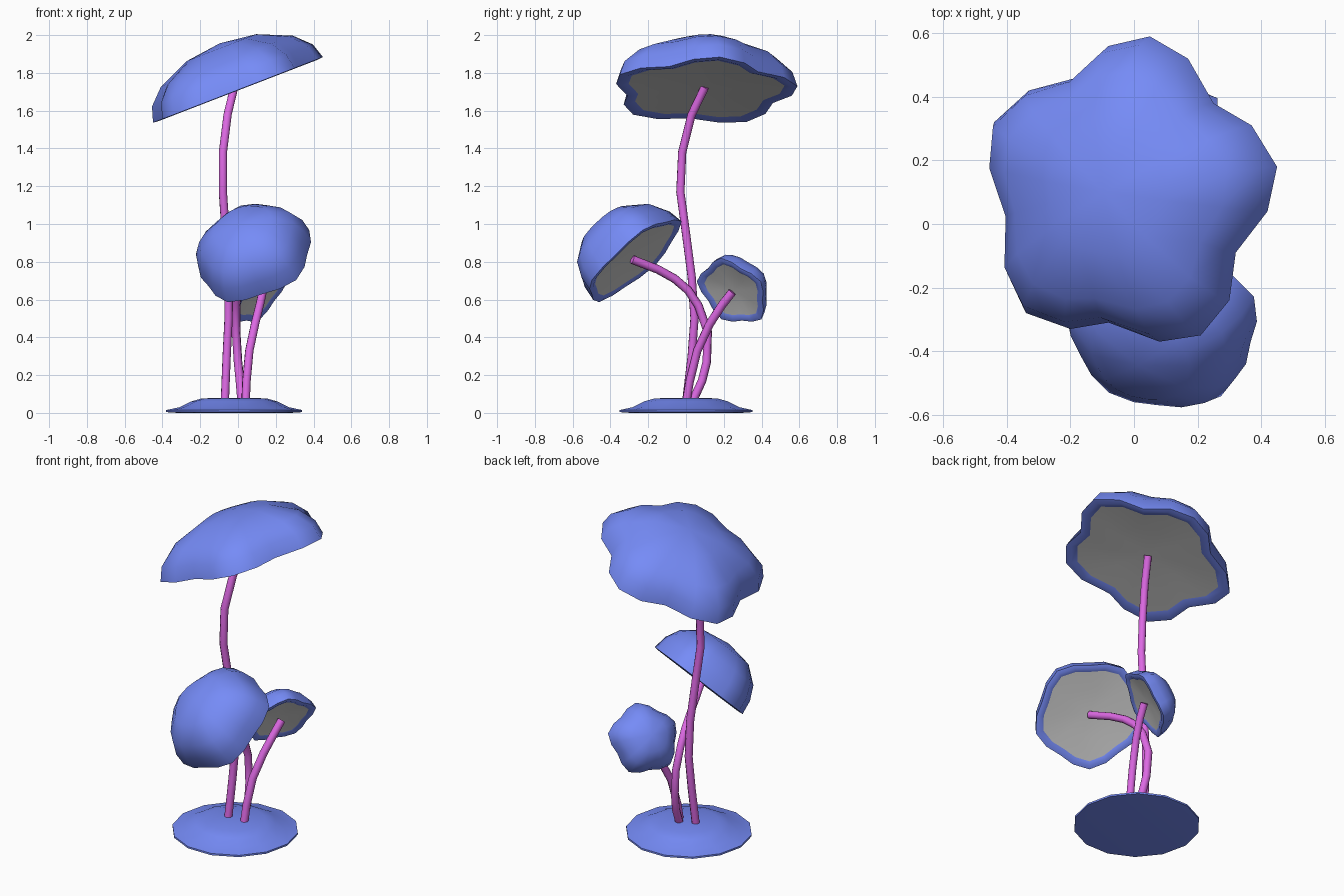
import bpy, bmesh, math
from math import sin, cos, pi, radians
from mathutils import Vector

if "Cube" in bpy.data.objects:
    bpy.data.objects.remove(bpy.data.objects["Cube"])


def material(name, rgb):
    m = bpy.data.materials.new(name)
    m.diffuse_color = (*rgb, 1)
    m.use_nodes = True
    m.node_tree.nodes["Principled BSDF"].inputs["Base Color"].default_value = m.diffuse_color
    return m


BLUE = material("blue", (0.18, 0.26, 0.93))
PINK = material("pink", (0.72, 0.14, 0.77))


def rings_object(name, rings, mat=None, start=None, end=None, angle=50):
    """Skin a list of point rings; start / end are optional closing centre points."""
    bm = bmesh.new()
    loops = [[bm.verts.new(p) for p in ring] for ring in rings]
    n = len(loops[0])
    for a, b in zip(loops, loops[1:]):
        for i in range(n):
            j = (i + 1) % n
            bm.faces.new((a[i], a[j], b[j], b[i]))
    for loop, centre in ((loops[0], start), (loops[-1], end)):
        if centre is not None:
            c = bm.verts.new(centre)
            for i in range(n):
                bm.faces.new((loop[i], loop[(i + 1) % n], c))
    bmesh.ops.recalc_face_normals(bm, faces=bm.faces)
    me = bpy.data.meshes.new(name)
    bm.to_mesh(me)
    bm.free()
    ob = bpy.data.objects.new(name, me)
    bpy.context.collection.objects.link(ob)
    if mat:
        me.materials.append(mat)
    bpy.ops.object.select_all(action='DESELECT')
    ob.select_set(True)
    bpy.context.view_layer.objects.active = ob
    bpy.ops.object.shade_smooth_by_angle(angle=radians(angle))
    return ob


def lobes(radius, amount, phase, n=20):
    """Wavy five-lobed outline."""
    out = []
    for i in range(n):
        t = radians(phase) + 2 * pi * i / n
        r = radius * (1 + amount * cos(5 * 2 * pi * i / n))
        out.append((r * cos(t), r * sin(t)))
    return out


def cap(name, centre, normal, outline, height, fullness=1.0, lip=0.86):
    """Tilted dome with a flat blue lip and a very shallow grey underside."""
    c, n = Vector(centre), Vector(normal).normalized()
    u = Vector((0, 0, 1)).cross(n).normalized()
    v = n.cross(u)
    flat = [u * a + v * b for a, b in outline]
    mean = sum(p.length for p in flat) / len(flat)

    def ring(scale, w, rounding=0.0):
        return [c + n * w + p.lerp(p.normalized() * mean, rounding) * scale for p in flat]

    # dome from the inner lip outwards and up to the apex
    rings = [ring(lip, 0.006), ring((1 + lip) / 2, -0.003), ring(1, 0)]
    for deg, rounding in ((18, 0.1), (38, 0.3), (65, 0.7)):
        a = radians(deg)
        rings.append(ring(cos(a) ** fullness, height * sin(a), rounding))
    rings_object(name, rings, BLUE, end=c + n * height)
    # grey underside
    rings_object(name + "_underside", [ring(lip, 0.006), ring(0.45, 0.016, 0.4)],
                 end=c + n * 0.02)


def stem(name, points):
    cu = bpy.data.curves.new(name, 'CURVE')
    cu.dimensions = '3D'
    cu.bevel_depth = 0.023
    cu.bevel_resolution = 2
    cu.use_fill_caps = True
    sp = cu.splines.new('POLY')
    sp.points.add(len(points) - 1)
    for p, co in zip(sp.points, points):
        p.co = (*co, 1)
    cu.materials.append(PINK)
    ob = bpy.data.objects.new(name, cu)
    bpy.context.collection.objects.link(ob)
    bpy.ops.object.select_all(action='DESELECT')
    ob.select_set(True)
    bpy.context.view_layer.objects.active = ob
    bpy.ops.object.convert(target='MESH')
    bpy.ops.object.shade_smooth_by_angle(angle=radians(60))


# base mound
def base_ring(r, z, n=14):
    return [Vector((-0.02 + r * cos(2 * pi * i / n), r * sin(2 * pi * i / n), z)) for i in range(n)]


rings_object("base", [base_ring(r, z) for r, z in
                      ((0.30, 0.0), (0.36, 0.004), (0.36, 0.015), (0.29, 0.03), (0.23, 0.06), (0.17, 0.077))],
             BLUE, start=(-0.02, 0, 0), end=(-0.02, 0, 0.08))

# stems
stem("tall_stem", [(-0.07, 0.0, 0.05), (-0.06, 0.03, 0.3), (-0.05, 0.045, 0.5), (-0.05, 0.03, 0.72),
                   (-0.065, 0.0, 0.95), (-0.08, -0.03, 1.17), (-0.08, -0.02, 1.38),
                   (-0.055, 0.03, 1.58), (-0.02, 0.1, 1.725)])
stem("middle_stem", [(0.02, 0.03, 0.05), (0.01, 0.085, 0.17), (0.0, 0.11, 0.27), (-0.01, 0.115, 0.43),
                     (-0.01, 0.065, 0.57), (0.0, 0.01, 0.65), (0.015, -0.06, 0.71),
                     (0.04, -0.15, 0.76), (0.09, -0.285, 0.812)])
stem("short_stem", [(0.04, 0.0, 0.05), (0.045, 0.02, 0.17), (0.06, 0.06, 0.33), (0.09, 0.125, 0.47),
                    (0.115, 0.19, 0.57), (0.13, 0.245, 0.64)])

# caps: the big one follows its plan outline, the others are regular lobes
plan = [(0.05, 0.59), (0.17, 0.52), (0.25, 0.38), (0.37, 0.31), (0.45, 0.18), (0.42, 0.04),
        (0.32, -0.09), (0.30, -0.24), (0.21, -0.35), (0.08, -0.37), (-0.08, -0.31), (-0.20, -0.33),
        (-0.34, -0.28), (-0.40, -0.15), (-0.39, 0.02), (-0.45, 0.18), (-0.44, 0.32),
        (-0.33, 0.42), (-0.18, 0.46), (-0.08, 0.56)]
cap("big_cap", (0, 0.1, 1.71), (-0.36, 0, 0.933), [(0.1 - y, x / 0.933) for x, y in plan], 0.265)
cap("middle_cap", (0.095, -0.275, 0.81), (-0.3, -0.63, 0.72), lobes(0.308, 0.06, -100), 0.27, 0.75)
cap("small_cap", (0.125, 0.245, 0.64), (-0.7, 0.45, 0.52), lobes(0.195, 0.085, 90), 0.16, 0.8, 0.8)
